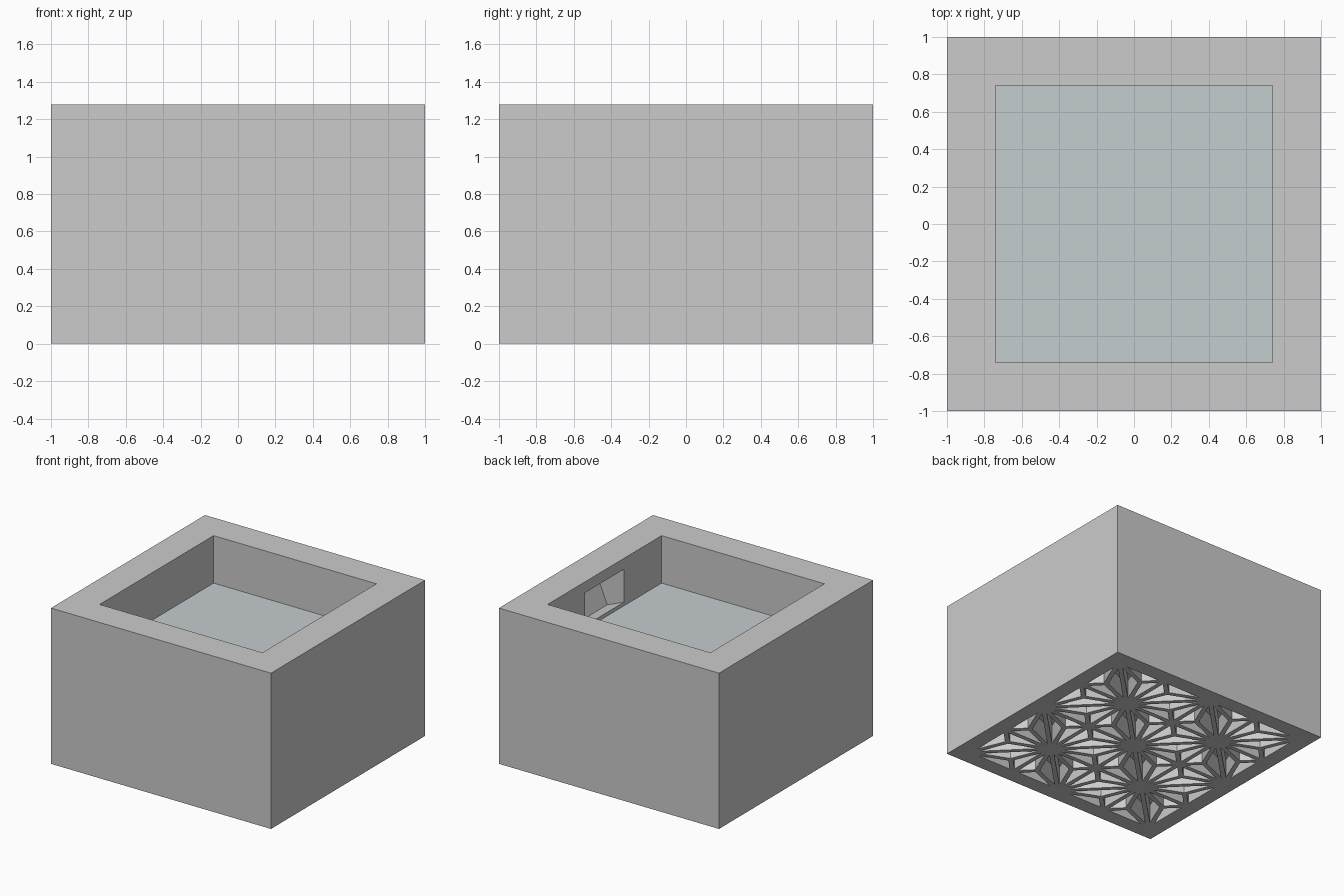
import bpy, bmesh, math
from mathutils import Vector

if "Cube" in bpy.data.objects:
    bpy.data.objects.remove(bpy.data.objects["Cube"])

H = 1.28          # overall height
INNER = 0.74      # half width of the basin
WATER_Z = 0.89
FIELD = 0.89      # half width of the carved lattice under the base
BAR = 0.036       # lattice bar width
DEPTH = 0.15      # lattice depth


def add_prism(bm, pts, offset):
    """Closed prism from a planar outline swept along offset."""
    a = [bm.verts.new(p) for p in pts]
    b = [bm.verts.new(Vector(p) + Vector(offset)) for p in pts]
    bm.faces.new(a)
    bm.faces.new(b[::-1])
    n = len(pts)
    for i in range(n):
        j = (i + 1) % n
        bm.faces.new((a[i], b[i], b[j], a[j]))


def make_object(name, bm):
    bmesh.ops.recalc_face_normals(bm, faces=bm.faces)
    me = bpy.data.meshes.new(name)
    bm.to_mesh(me)
    bm.free()
    ob = bpy.data.objects.new(name, me)
    bpy.context.collection.objects.link(ob)
    return ob


def prism_object(name, pts, offset):
    bm = bmesh.new()
    add_prism(bm, pts, offset)
    return make_object(name, bm)


def square(h, z):
    return [(-h, -h, z), (h, -h, z), (h, h, z), (-h, h, z)]


def cut(target, cutter):
    cutter.hide_render = True
    mod = target.modifiers.new("cut", 'BOOLEAN')
    mod.operation = 'DIFFERENCE'
    mod.solver = 'EXACT'
    mod.object = cutter
    bpy.context.view_layer.objects.active = target
    bpy.ops.object.modifier_apply(modifier=mod.name)
    bpy.data.objects.remove(cutter)


def incentre(a, b, c):
    la, lb, lc = (b - c).length, (c - a).length, (a - b).length
    return (a * la + b * lb + c * lc) / (la + lb + lc)


def inset(a, b, c, d):
    """Triangle moved inwards by d on every side."""
    centre = incentre(a, b, c)
    area = (b - a).cross(c - a).length / 2
    r = 2 * area / ((a - b).length + (b - c).length + (c - a).length)
    return [centre + (p - centre) * (r - d) / r for p in (a, b, c)]


# Basin block
block = prism_object("basin_block", square(1.0, 0), (0, 0, H))
cut(block, prism_object("basin_cutter", square(INNER, 0.3), (0, 0, H)))

# Tilted niche in the right inner wall
t = math.radians(22.5)
u = Vector((math.cos(t), 0, -math.sin(t)))
v = Vector((math.sin(t), 0, math.cos(t)))
corner = Vector((0.895, -0.255, 0.855))
outline = [corner, corner + v * 0.25, corner + v * 0.25 - u * 0.4, corner - u * 0.4]
cut(block, prism_object("niche_cutter", outline, (0, 0.51, 0)))

# Hemp-leaf lattice under the base: alternating diagonals, each half split in three
bm = bmesh.new()
N = 4
cell = 2 * FIELD / N
for i in range(N):
    for j in range(N):
        p = [Vector((-FIELD + (i + di) * cell, -FIELD + (j + dj) * cell, -0.05))
             for di, dj in ((0, 0), (1, 0), (1, 1), (0, 1))]
        if (i + j) % 2:
            p = p[1:] + p[:1]
        for tri in ((p[0], p[1], p[2]), (p[0], p[2], p[3])):
            m = incentre(*tri)
            for k in range(3):
                hole = inset(tri[k], tri[(k + 1) % 3], m, BAR / 2)
                add_prism(bm, hole, (0, 0, DEPTH + 0.05))
cut(block, make_object("lattice_cutter", bm))

# Water surface
bm = bmesh.new()
bm.faces.new([bm.verts.new(p) for p in square(INNER, WATER_Z)])
water = make_object("water_surface", bm)
mat = bpy.data.materials.new("water")
mat.diffuse_color = (0.56, 0.61, 0.63, 1)
mat.use_nodes = True
mat.node_tree.nodes["Principled BSDF"].inputs["Base Color"].default_value = mat.diffuse_color
water.data.materials.append(mat)
